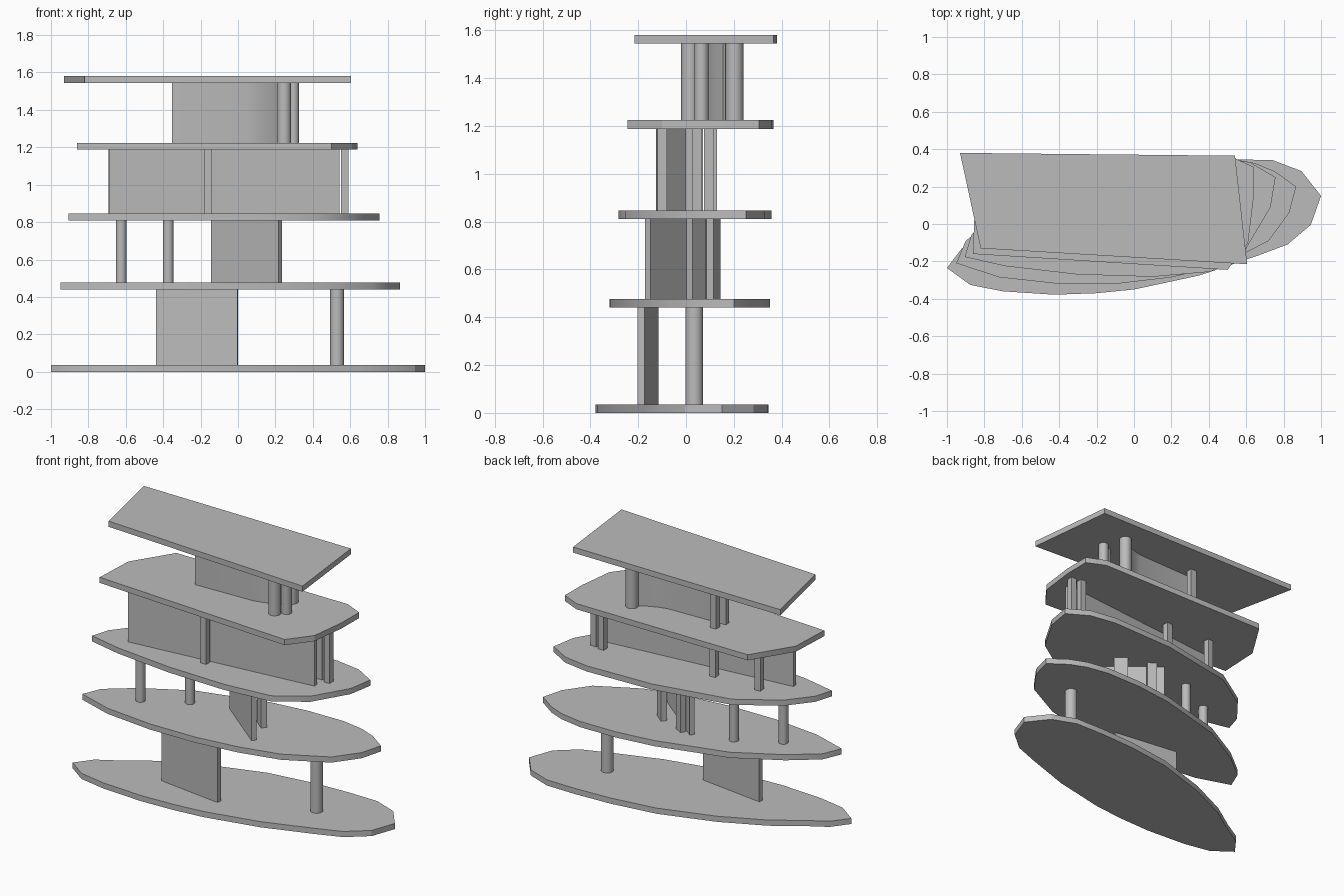
import bpy
import bmesh
from math import radians, atan2, hypot
from mathutils import Matrix, Vector

default_cube = bpy.data.objects.get("Cube")
if default_cube:
    bpy.data.objects.remove(default_cube, do_unlink=True)

# One plain concrete grey for the whole pavilion
GREY = (0.5, 0.5, 0.5, 1.0)
concrete = bpy.data.materials.new("concrete_grey")
concrete.use_nodes = True
concrete.diffuse_color = GREY
concrete.node_tree.nodes["Principled BSDF"].inputs["Base Color"].default_value = GREY

SLAB = 0.036
FLOORS = [0, 0.44, 0.81, 1.188, 1.545]


def finish(name, bm):
    """Turn a bmesh into a shaded object with the shared material."""
    bmesh.ops.recalc_face_normals(bm, faces=bm.faces)
    mesh = bpy.data.meshes.new(name)
    bm.to_mesh(mesh)
    bm.free()
    mesh.materials.append(concrete)
    obj = bpy.data.objects.new(name, mesh)
    bpy.context.collection.objects.link(obj)
    bpy.ops.object.select_all(action='DESELECT')
    obj.select_set(True)
    bpy.context.view_layer.objects.active = obj
    bpy.ops.object.shade_smooth_by_angle(angle=radians(30))
    return obj


def prism(name, outline, bottom, top):
    """Extrude a plan outline straight up."""
    bm = bmesh.new()
    base = bm.faces.new([bm.verts.new((x, y, bottom)) for x, y in outline])
    raised = bmesh.ops.extrude_face_region(bm, geom=[base])["geom"]
    verts = [v for v in raised if isinstance(v, bmesh.types.BMVert)]
    bmesh.ops.translate(bm, verts=verts, vec=(0, 0, top - bottom))
    return finish(name, bm)


def storey(level):
    """Clear height between a slab and the one above it."""
    return FLOORS[level] + SLAB, FLOORS[level + 1]


def column(name, level, x, y, radius):
    bottom, top = storey(level)
    bm = bmesh.new()
    place = Matrix.Translation((x, y, (bottom + top) / 2))
    bmesh.ops.create_cone(bm, cap_ends=True, segments=24, radius1=radius,
                          radius2=radius, depth=top - bottom, matrix=place)
    return finish(name, bm)


def wall(name, level, path, thickness=0.03):
    """Upright wall of even thickness that follows a plan path."""
    points = [Vector(p) for p in path]
    left, right = [], []
    for i, p in enumerate(points):
        along = (points[min(i + 1, len(points) - 1)] - points[max(i - 1, 0)]).normalized()
        offset = Vector((-along.y, along.x)) * thickness / 2
        left.append(p + offset)
        right.append(p - offset)
    return prism(name, right + left[::-1], *storey(level))


def pier(name, level, x, y, length=0.04, width=0.04, angle=0):
    """Short rectangular post, turned in plan."""
    half = Matrix.Rotation(radians(angle), 2) @ Vector((length / 2, 0))
    centre = Vector((x, y))
    return wall(name, level, [centre - half, centre + half], width)


# Floor slabs, changing from a leaf shape to a plain four-sided roof
outlines = {
    "ground_slab": [(-1, -.235), (-.875, -.326), (-.7, -.36), (-.425, -.378), (-.2, -.37),
                    (0, -.35), (.35, -.275), (.66, -.17), (.82, -.11), (.945, -.005),
                    (1, .15), (.895, .283), (.74, .342), (.54, .345), (.3, .335), (0, .295),
                    (-.35, .185), (-.62, .06), (-.8, -.06), (-.92, -.13)],
    "second_slab": [(-.95, -.21), (-.72, -.285), (-.4, -.32), (-.08, -.318), (.2, -.285),
                    (.46, -.225), (.72, -.09), (.83, .06), (.867, .2), (.75, .283),
                    (.645, .326), (.5, .352), (.25, .35), (0, .32), (-.45, .2), (-.73, .045),
                    (-.9, -.09)],
    "third_slab": [(-.905, -.176), (-.69, -.225), (-.3, -.27), (.1, -.282), (.41, -.255),
                   (.6, -.13), (.73, .09), (.757, .25), (.62, .33), (.45, .358), (0, .345),
                   (-.5, .25), (-.75, .09), (-.87, -.06)],
    "fourth_slab": [(-.862, -.16), (.5, -.245), (.61, -.1), (.638, .13), (.64, .305),
                    (.52, .36), (-.69, .365), (-.85, .11)],
    "roof_slab": [(-.93, .38), (-.82, -.13), (.605, -.215), (.54, .365)],
}
for base, (name, outline) in zip(FLOORS, outlines.items()):
    prism(name, outline, base, base + SLAB)

# Ground storey
wall("ground_wall", 0, [(-.437, -.13), (-.002, -.188)])
column("ground_column", 0, .53, .035, .037)

# Second storey
wall("second_wall", 1, [(-.135, .13), (.225, -.16)])
column("second_column_right", 1, -.625, -.088, .028)
column("second_column_middle", 1, -.373, .05, .028)
pier("second_pier_front", 1, .14, .042, .085, .035, -40)
pier("second_pier_back", 1, -.045, .115, .06, .035, -30)

# Third storey
wall("third_wall", 2, [(-.69, -.11), (.54, .012)])
pier("third_pier_front", 2, -.16, -.1)
pier("third_pier_back", 2, -.23, .045, angle=5)
pier("third_pier_right", 2, -.55, .05, angle=5)
pier("third_pier_left_inner", 2, .51, .11)
pier("third_pier_left_outer", 2, .572, .095)

# Fourth storey, with a wall that curves back at its left end
wall("fourth_wall", 3, [(-.353, .088), (.05, .1), (.1, .112), (.16, .135), (.215, .168)])
pier("fourth_pier", 3, -.32, .165)
column("fourth_column_front", 3, .247, .017, .037)
column("fourth_column_left", 3, .297, .065, .03)
column("fourth_column_back", 3, .238, .203, .037)
